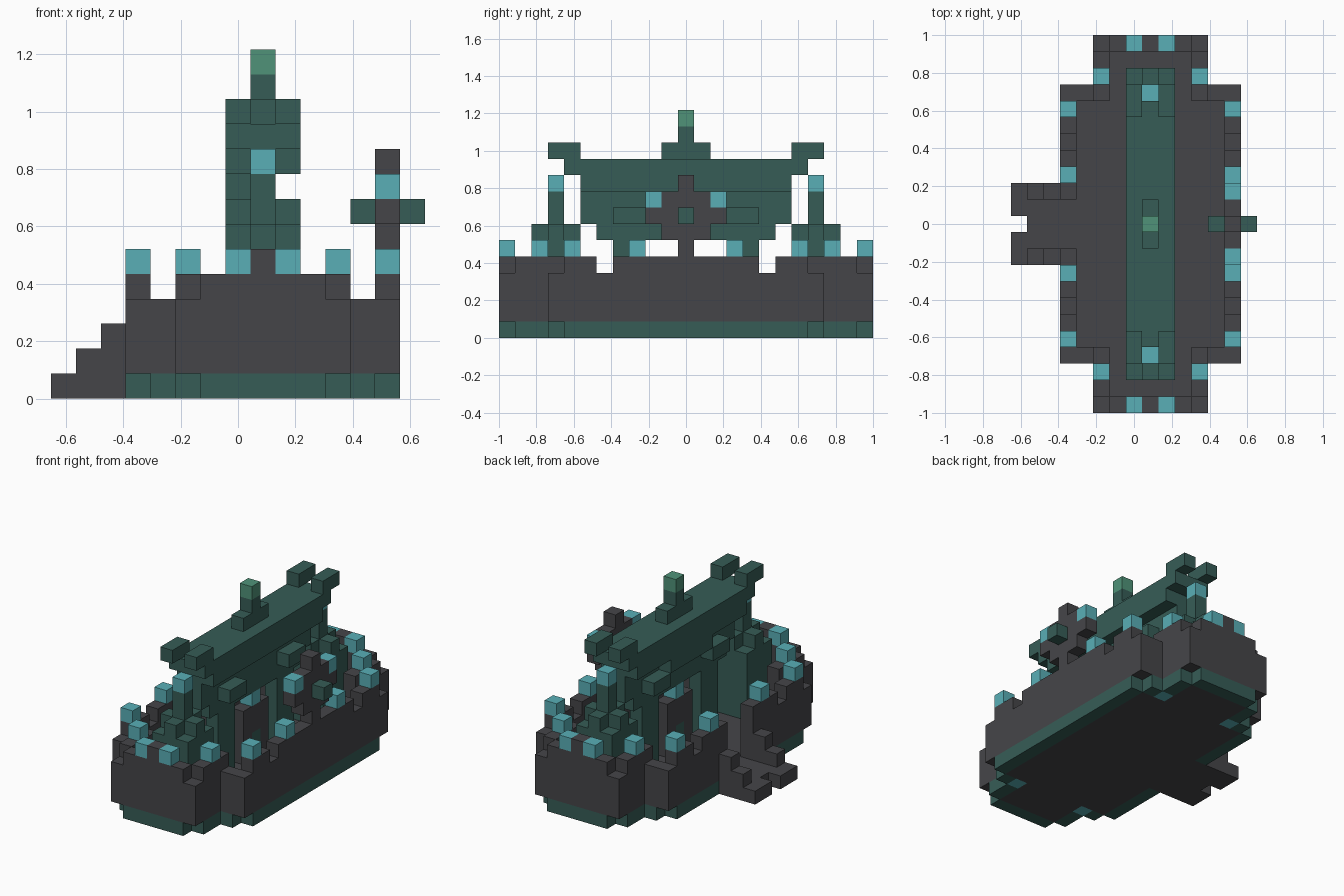
import bpy, bmesh
from itertools import product
from mathutils import Vector

cube = bpy.data.objects.get("Cube")
if cube:
    bpy.data.objects.remove(cube, do_unlink=True)

NX, NY = 15, 23          # size of the block grid
U = 2 / NY               # block edge length


def material(name, rgb):
    m = bpy.data.materials.new(name)
    m.use_nodes = True
    m.diffuse_color = (*rgb, 1)
    m.node_tree.nodes["Principled BSDF"].inputs["Base Color"].default_value = (*rgb, 1)
    return m


STONE = material("dark stone", (0.06, 0.06, 0.066))
GREEN = material("deep green", (0.037, 0.108, 0.094))
LIGHT = material("pale blue lamp", (0.1, 0.43, 0.47))
TIP = material("soft green", (0.08, 0.29, 0.19))

parts = {}               # part name -> (material, cells)


def add(name, mat, *boxes):
    """Add inclusive block ranges (i0, i1, j0, j1, k0, k1) to a part."""
    cells = parts.setdefault(name, (mat, set()))[1]
    for a, b, c, d, e, f in boxes:
        new = set(product(range(a, b + 1), range(c, d + 1), range(e, f + 1)))
        for other in parts.values():
            other[1].difference_update(new)
        cells |= new


def both(*boxes):
    """The boxes plus their front-to-back mirror images."""
    m = NY - 1
    return list(boxes) + [(a, b, m - d, m - c, e, f) for a, b, c, d, e, f in boxes]


def inside(i, j):
    return (5 <= i <= 11 and 0 <= j <= 22) or (3 <= i <= 13 and 3 <= j <= 19)


def column(i, j, k0, k1):
    return (i, i, j, j, k0, k1)


# Floor, green footing and parapet, following one plan outline
steps = [(1, 0), (-1, 0), (0, 1), (0, -1)]
for i, j in product(range(NX), range(NY)):
    if not inside(i, j):
        continue
    rim = any(not inside(i + a, j + b) for a, b in product((-1, 0, 1), repeat=2))
    corner = sum(not inside(i + a, j + b) for a, b in steps) == 2
    jm = min(j, NY - 1 - j)
    if not rim:
        add("floor", STONE, column(i, j, 0, 0))
        continue
    if not corner:
        add("footing", GREEN, column(i, j, 0, 0))
    low = corner or (i in (4, 12) and jm == 3) or (i in (3, 13) and jm == 6)
    add("parapet", STONE, column(i, j, 1, 3 if low else 4))

# Lamps under the inner corners and along the parapet
for i in (5, 11):
    add("base_lamps", LIGHT, *both(column(i, 3, 0, 0)))
    add("parapet_lamps", LIGHT, *both(column(i, 2, 5, 5)))
for i in (3, 13):
    add("parapet_lamps", LIGHT, *both(column(i, 4, 5, 5), column(i, 8, 5, 5)))
for i in (7, 9):
    add("parapet_lamps", LIGHT, *both(column(i, 0, 5, 5)))
add("end_merlons", STONE, *both(column(8, 0, 5, 5)))

# Entrance: gap in the parapet, flat path and stepped side rails
parts["parapet"][1].difference_update(product([3], range(10, 13), range(1, 5)))
add("path", STONE, (1, 3, 10, 12, 0, 0), *both(column(0, 10, 0, 0)))
for i in range(4):
    add("stair_rails", STONE, *both(column(i, 9, 0, i)))

# Emblem standing on the far parapet
add("emblem", STONE, column(13, 11, 5, 9), (13, 13, 10, 12, 6, 8), (13, 13, 9, 13, 7, 7))
add("emblem_lamps", LIGHT, *both(column(13, 9, 8, 8)))
add("emblem_studs", GREEN, column(12, 11, 7, 7), column(14, 11, 7, 7))

# End pedestals with lamp posts
add("pedestals", GREEN, *both((7, 9, 2, 4, 1, 5), (7, 9, 3, 3, 6, 6),
                              (8, 8, 2, 4, 6, 6), (8, 8, 3, 3, 7, 8)))
add("post_lamps", LIGHT, *both(column(8, 3, 9, 9)))

# Central hall: legs, stepped arch and side beams
add("hall_legs", GREEN, *both((8, 8, 7, 8, 1, 5)))
add("hall_arch", GREEN, (8, 8, 6, 16, 6, 6), (8, 8, 5, 17, 7, 8))
add("hall_beams", GREEN, *both((7, 9, 7, 8, 7, 7)), (7, 7, 9, 13, 8, 8))

# Inner doorway panel
add("door_panel", STONE, (8, 8, 10, 12, 1, 4))
add("door_stud", GREEN, column(8, 11, 2, 2))
add("door_lamp", LIGHT, column(8, 11, 5, 5))

# Roof with end horns and a spire
add("roof", GREEN, (7, 9, 5, 17, 9, 9), (7, 9, 4, 18, 10, 10))
for i in (7, 9):
    add("roof_horns", GREEN, *both((i, i, 3, 4, 11, 11)))
add("spire", GREEN, (8, 8, 10, 12, 11, 11), column(8, 11, 12, 12))
add("spire_tip", TIP, column(8, 11, 13, 13))

# Skin each part, leaving out faces buried against other blocks
filled = set().union(*(cells for _, cells in parts.values()))
origin = Vector((-NX / 2, -NY / 2, 0))
for name, (mat, cells) in parts.items():
    bm = bmesh.new()
    for cell in sorted(cells):
        centre = Vector(cell) + Vector((0.5, 0.5, 0.5))
        for axis, sign in product(range(3), (-1, 1)):
            n = Vector()
            n[axis] = sign
            if tuple(int(v) for v in Vector(cell) + n) in filled:
                continue
            s, t = Vector(), Vector()
            s[(axis + 1) % 3] = 0.5
            t[(axis + 2) % 3] = 0.5 * sign
            f = centre + n * 0.5
            bm.faces.new([bm.verts.new((p + origin) * U)
                          for p in (f - s - t, f + s - t, f + s + t, f - s + t)])
    bmesh.ops.remove_doubles(bm, verts=bm.verts, dist=U / 100)
    mesh = bpy.data.meshes.new(name)
    bm.to_mesh(mesh)
    bm.free()
    mesh.materials.append(mat)
    bpy.context.collection.objects.link(bpy.data.objects.new(name, mesh))
